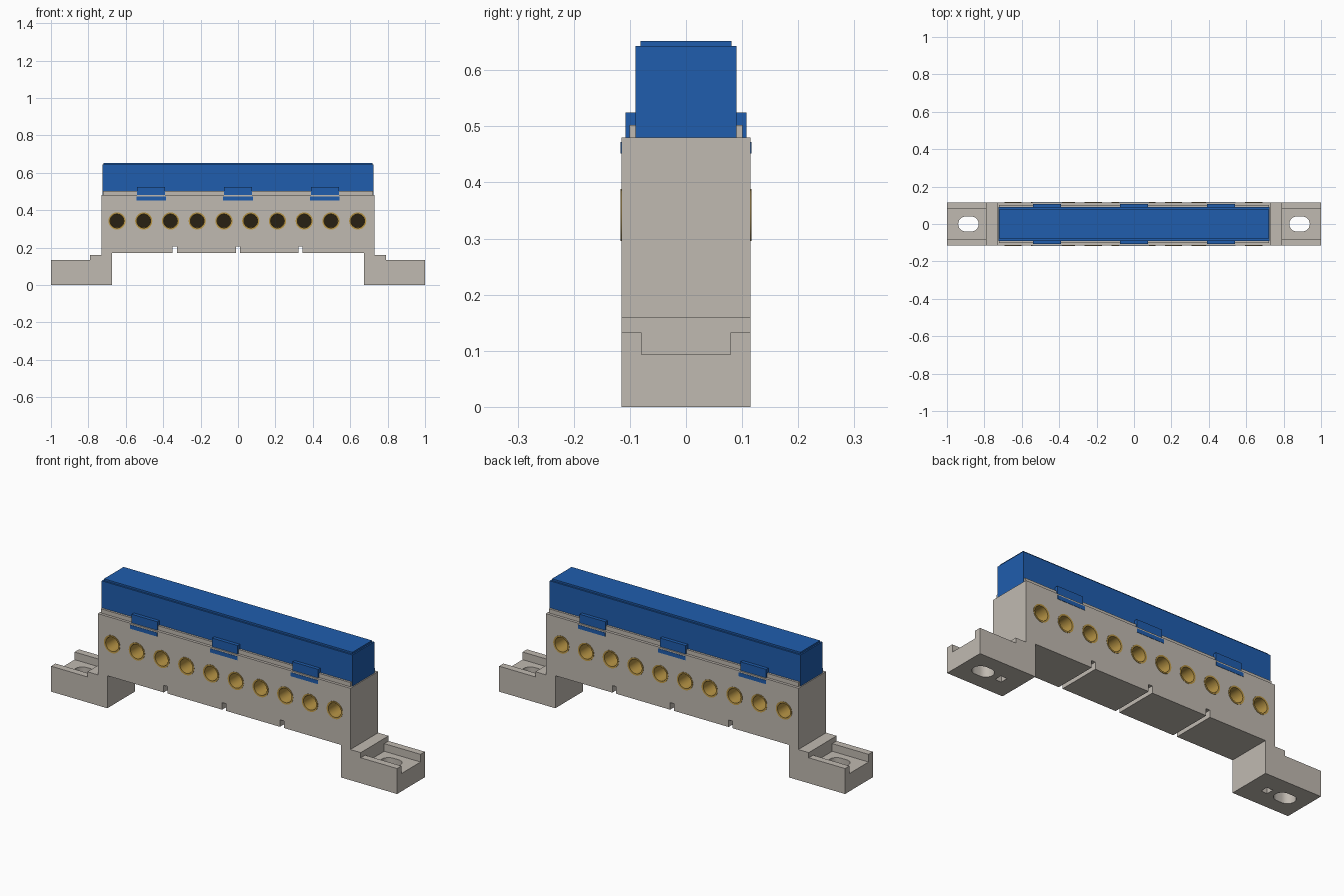
import bpy
import bmesh
from math import cos, sin, pi, radians
from mathutils import Vector

if "Cube" in bpy.data.objects:
    bpy.data.objects.remove(bpy.data.objects["Cube"])


def material(name, rgb):
    m = bpy.data.materials.new(name)
    m.use_nodes = True
    m.diffuse_color = (*rgb, 1)
    m.node_tree.nodes["Principled BSDF"].inputs["Base Color"].default_value = (*rgb, 1)
    return m


GREY = material("warm grey plastic", (0.53, 0.49, 0.44))
BLUE = material("blue plastic", (0.014, 0.11, 0.42))
BRASS = material("brass", (0.48, 0.30, 0.06))
DARK = material("dark bore", (0.02, 0.014, 0.006))


def add_prism(bm, points, axis, lo, hi):
    """Extrude a 2D outline along the axis; the outline uses the other two axes."""
    def place(a, b, t):
        return {"x": Vector((t, a, b)), "y": Vector((a, t, b)), "z": Vector((a, b, t))}[axis]
    low = [bm.verts.new(place(a, b, lo)) for a, b in points]
    high = [bm.verts.new(place(a, b, hi)) for a, b in points]
    bm.faces.new(low)
    bm.faces.new(high)
    n = len(points)
    for i in range(n):
        j = (i + 1) % n
        bm.faces.new((low[i], low[j], high[j], high[i]))


def rect(a0, a1, b0, b1):
    return [(a0, b0), (a1, b0), (a1, b1), (a0, b1)]


def circle(a, b, r, n=24):
    return [(a + r * cos(2 * pi * i / n), b + r * sin(2 * pi * i / n)) for i in range(n)]


def slot(a, b, half, r, n=12):
    ends = []
    for side, start in ((1, -pi / 2), (-1, pi / 2)):
        for i in range(n + 1):
            t = start + pi * i / n
            ends.append((a + side * (half - r) + r * cos(t), b + r * sin(t)))
    return ends


def make(name, prisms, mat):
    bm = bmesh.new()
    for p in prisms:
        add_prism(bm, *p)
    bmesh.ops.recalc_face_normals(bm, faces=bm.faces)
    mesh = bpy.data.meshes.new(name)
    bm.to_mesh(mesh)
    bm.free()
    mesh.materials.append(mat)
    ob = bpy.data.objects.new(name, mesh)
    bpy.context.collection.objects.link(ob)
    return ob


def select(ob):
    bpy.ops.object.select_all(action="DESELECT")
    ob.select_set(True)
    bpy.context.view_layer.objects.active = ob


def cut(target, prisms):
    cutter = make("cutter", prisms, GREY)
    cutter.hide_render = True
    mod = target.modifiers.new("cut", "BOOLEAN")
    mod.operation = "DIFFERENCE"
    mod.solver = "EXACT"
    mod.object = cutter
    select(target)
    bpy.ops.object.modifier_apply(modifier=mod.name)
    bpy.data.objects.remove(cutter)


W = 0.115                      # half depth of the housing
DEPTH = 0.09                   # depth of the terminal bores
HOLES = [-0.647 + 0.143 * i for i in range(10)]
HOLE_Z = 0.342
CLIPS = (-0.465, 0, 0.465)

# Housing outline with stepped feet and underside notches
right_side = [(0.675, 0.17), (0.675, 0), (1, 0), (1, 0.133), (0.79, 0.133),
              (0.79, 0.16), (0.73, 0.16), (0.73, 0.48)]
outline = []
for x in (-0.338, 0, 0.334):
    outline += [(x - 0.011, 0.17), (x - 0.011, 0.207), (x + 0.011, 0.207), (x + 0.011, 0.17)]
outline += right_side + [(-x, z) for x, z in reversed(right_side)]
housing = make("housing", [(outline, "y", -W, W)], GREY)

# Channels in the feet, then screw slots and blind pockets
cut(housing, [(rect(0.79, 1.1, -0.079, 0.079), "z", 0.093, 0.2),
              (rect(-1.1, -0.79, -0.079, 0.079), "z", 0.093, 0.2)])
foot_holes = []
for s in (-1, 1):
    foot_holes.append((slot(s * 0.885, 0, 0.055, 0.04), "z", -0.1, 0.3))
    foot_holes.append((rect(s * 0.78 - 0.018, s * 0.78 + 0.018, -0.02, 0.02), "z", -0.1, 0.07))
cut(housing, foot_holes)

# Terminal bores on both faces
bores = []
for x in HOLES:
    bores.append((circle(x, HOLE_Z, 0.043), "y", -W - 0.1, -W + DEPTH))
    bores.append((circle(x, HOLE_Z, 0.043), "y", W - DEPTH, W + 0.1))
cut(housing, bores)

# Brass sleeves lining the bores, with dark ends
bm = bmesh.new()
for s in (-1, 1):
    for x in HOLES:
        stations = [(0.046, W - 0.002), (0.046, W + 0.002), (0.037, W + 0.001),
                    (0.036, W - DEPTH + 0.003)]
        rings = [[bm.verts.new((a, s * y, b)) for a, b in circle(x, HOLE_Z, r)]
                 for r, y in stations]
        for p, q in zip(rings, rings[1:]):
            for i in range(len(p)):
                j = (i + 1) % len(p)
                face = (p[i], p[j], q[j], q[i])
                bm.faces.new(face if s > 0 else face[::-1])
        end = bm.faces.new(rings[-1] if s < 0 else rings[-1][::-1])
        end.material_index = 1
        end.normal_update()
        if end.normal.y * s < 0:
            end.normal_flip()
bmesh.ops.recalc_face_normals(bm, faces=bm.faces)
mesh = bpy.data.meshes.new("brass_sleeves")
bm.to_mesh(mesh)
bm.free()
mesh.materials.append(BRASS)
mesh.materials.append(DARK)
sleeves = bpy.data.objects.new("brass_sleeves", mesh)
bpy.context.collection.objects.link(sleeves)

# Cover with a slightly inset top
make("cover", [(rect(-0.725, 0.725, -0.09, 0.09), "z", 0.475, 0.643)], BLUE)
make("cover_top", [(rect(-0.718, 0.718, -0.081, 0.081), "z", 0.64, 0.652)], BLUE)

# Rails along the cover, clips and clip windows on both sides
rails, clips, windows = [], [], []
for s in (-1, 1):
    rails.append((rect(-0.722, 0.722, *sorted((s * 0.088, s * 0.101))), "z", 0.475, 0.502))
    for x in CLIPS:
        clips.append((rect(x - 0.074, x + 0.074, *sorted((s * 0.085, s * 0.108))), "z", 0.475, 0.525))
        windows.append((rect(x - 0.079, x + 0.079, *sorted((s * 0.112, s * 0.1165))), "z", 0.452, 0.472))
make("cover_rails", rails, GREY)
make("cover_clips", clips, BLUE)
make("clip_windows", windows, BLUE)

# Smooth the round walls, keep hard edges
for ob in (housing, sleeves):
    select(ob)
    bpy.ops.object.shade_smooth_by_angle(angle=radians(30))
